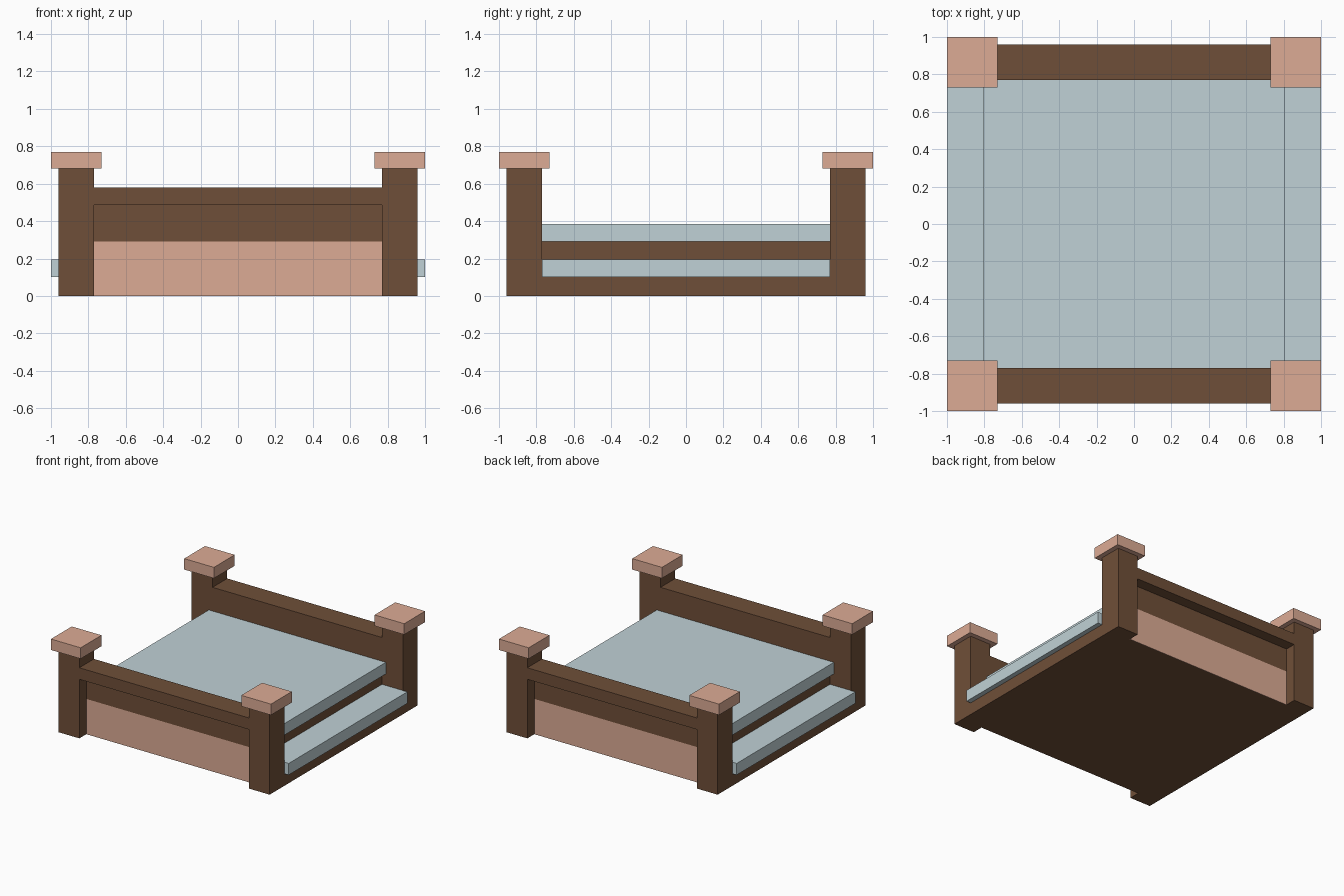
import bpy

if "Cube" in bpy.data.objects:
    bpy.data.objects.remove(bpy.data.objects["Cube"])


def material(name, rgb):
    m = bpy.data.materials.new(name)
    m.diffuse_color = (*rgb, 1)
    m.use_nodes = True
    m.node_tree.nodes["Principled BSDF"].inputs["Base Color"].default_value = m.diffuse_color
    return m


WOOD = material("dark_wood", (0.159, 0.078, 0.040))
PINK = material("pink_stone", (0.72, 0.41, 0.30))
PALE = material("pale_tread", (0.53, 0.64, 0.67))


def box(name, x, y, z, mat):
    """Box from (min, max) ranges on each axis."""
    bpy.ops.mesh.primitive_cube_add(
        size=1, location=[(a + b) / 2 for a, b in (x, y, z)])
    ob = bpy.context.object
    ob.name = name
    ob.scale = [b - a for a, b in (x, y, z)]
    bpy.ops.object.transform_apply(location=True, rotation=False, scale=True)
    ob.data.materials.append(mat)
    return ob


def span(sign, near, far):
    """Range between two distances on the chosen side of the centre."""
    return tuple(sorted((sign * near, sign * far)))


IN, OUT = 0.77, 0.96      # inner and outer faces of the posts
WALL = 0.87               # recessed outer face of the end walls

# Corner posts with overhanging caps
for sx, side in ((-1, "left"), (1, "right")):
    for sy, end in ((-1, "front"), (1, "back")):
        box(f"{end}_{side}_post", span(sx, IN, OUT), span(sy, IN, OUT), (0, 0.68), WOOD)
        box(f"{end}_{side}_cap", span(sx, 0.73, 1), span(sy, 0.73, 1), (0.68, 0.77), PINK)

# End walls: handrail, recessed wall and thin lower panel
for sy, end in ((-1, "front"), (1, "back")):
    box(f"{end}_rail", (-IN, IN), span(sy, IN, OUT), (0.485, 0.58), WOOD)
    box(f"{end}_wall", (-IN, IN), span(sy, IN, WALL), (0.29, 0.485), WOOD)
    box(f"{end}_lower_wall", (-IN, IN), span(sy, IN, WALL - 0.004), (0, 0.29), WOOD)
    box(f"{end}_panel", (-IN, IN), span(sy, WALL - 0.004, WALL), (0, 0.29), PINK)

# Central platform
box("platform_core", (-IN, IN), (-IN, IN), (0, 0.29), WOOD)
box("platform_top", (-0.805, 0.805), (-IN, IN), (0.29, 0.385), PALE)

# Lower step on each open side
for sx, side in ((-1, "left"), (1, "right")):
    box(f"{side}_step_base", span(sx, IN, OUT), (-IN, IN), (0, 0.1), WOOD)
    box(f"{side}_step_tread", span(sx, IN, 1), (-IN, IN), (0.1, 0.195), PALE)
